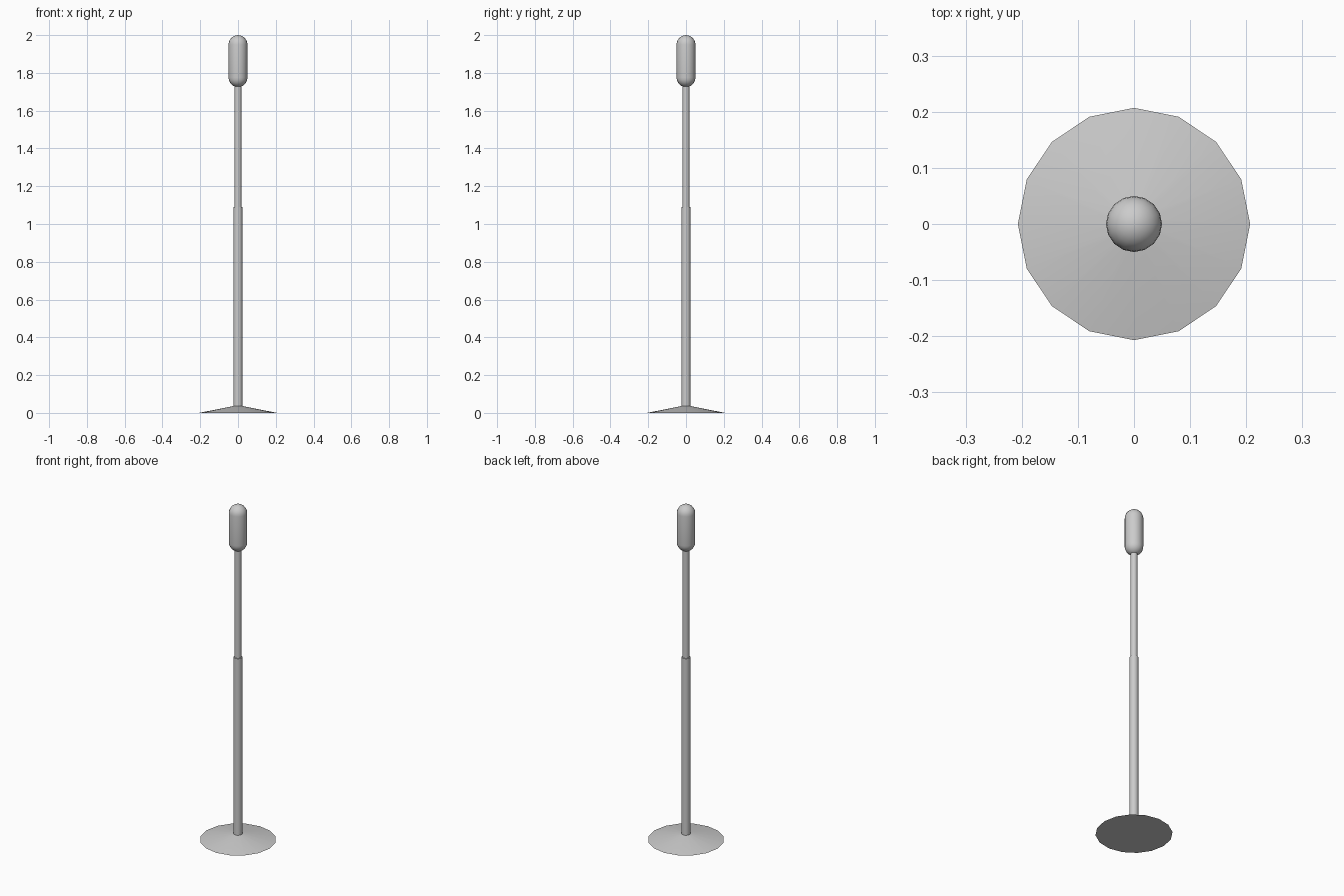
import bpy, bmesh, math

if "Cube" in bpy.data.objects:
    bpy.data.objects.remove(bpy.data.objects["Cube"])


def lathe(name, profile, sides=16, angle=40):
    """Revolve (radius, z) points around the z axis; radius 0 makes a pole."""
    bm = bmesh.new()
    rings = []
    for r, z in profile:
        if r < 1e-6:
            rings.append([bm.verts.new((0, 0, z))] * sides)
        else:
            rings.append([bm.verts.new((r * math.cos(2 * math.pi * i / sides),
                                        r * math.sin(2 * math.pi * i / sides), z))
                          for i in range(sides)])
    for a, b in zip(rings, rings[1:]):
        for i in range(sides):
            j = (i + 1) % sides
            quad = list(dict.fromkeys((a[i], a[j], b[j], b[i])))
            bm.faces.new(quad)
    bmesh.ops.recalc_face_normals(bm, faces=bm.faces)
    mesh = bpy.data.meshes.new(name)
    bm.to_mesh(mesh)
    bm.free()
    obj = bpy.data.objects.new(name, mesh)
    bpy.context.collection.objects.link(obj)
    bpy.ops.object.select_all(action='DESELECT')
    obj.select_set(True)
    bpy.context.view_layer.objects.active = obj
    bpy.ops.object.shade_smooth_by_angle(angle=math.radians(angle))
    return obj


def arc(radius, center_z, start, end, steps=6):
    """Profile points of a spherical cap between two latitudes in degrees."""
    pts = []
    for k in range(steps + 1):
        t = math.radians(start + (end - start) * k / steps)
        pts.append((radius * math.cos(t), center_z + radius * math.sin(t)))
    return pts


# Shallow conical foot
lathe("base", [(0, 0), (0.207, 0), (0.024, 0.036), (0, 0.038)], angle=10)

# Telescopic stand: thick lower tube, thin upper tube
lathe("lower_pole", [(0, 0.02), (0.024, 0.02), (0.024, 1.09), (0, 1.09)])
lathe("upper_pole", [(0, 1.07), (0.0185, 1.07), (0.0185, 1.75), (0, 1.75)])

# Capsule-shaped microphone head
lathe("microphone_head", arc(0.05, 1.775, -90, 0) + arc(0.05, 1.95, 0, 90))
